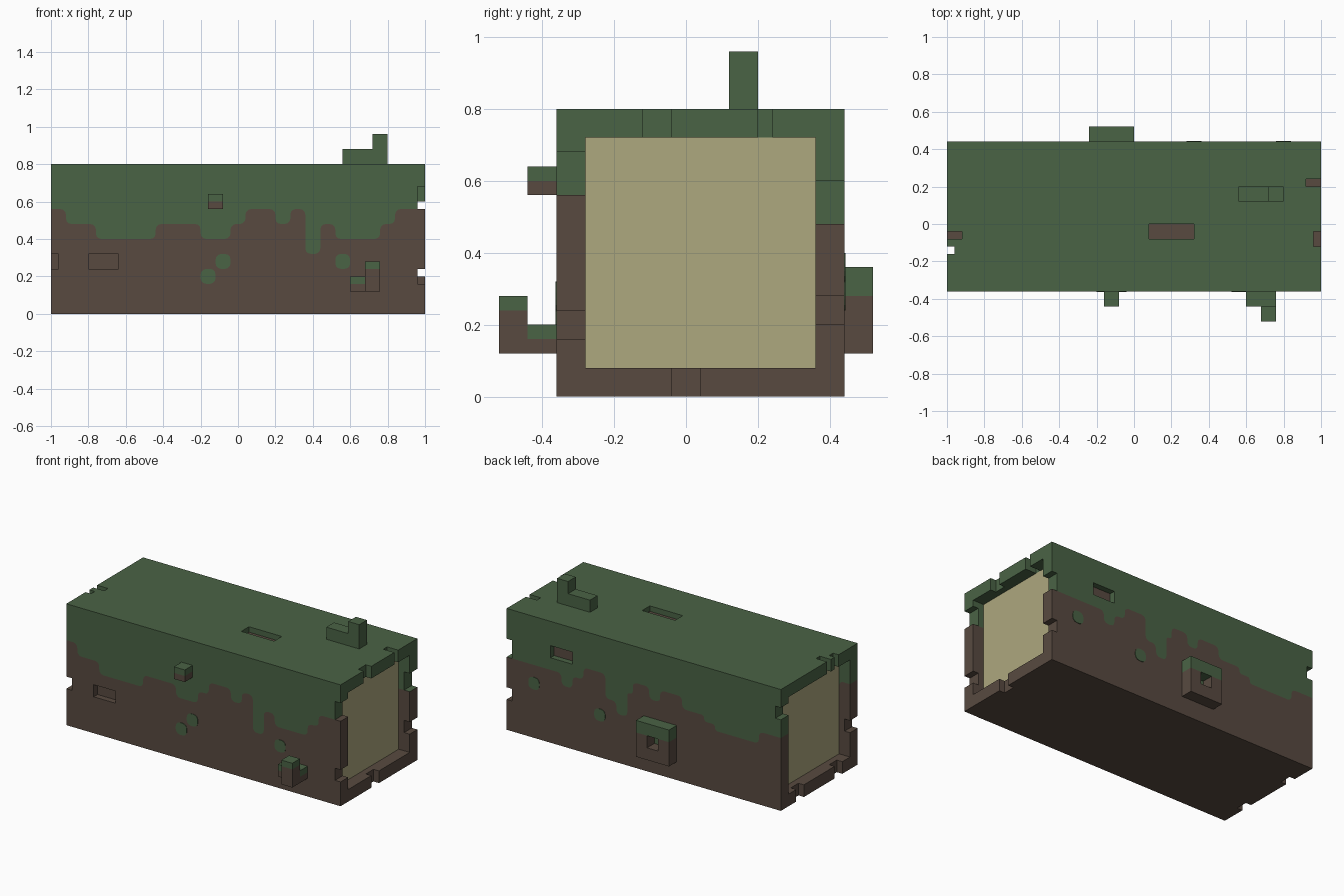
import bpy, bmesh
from mathutils import Vector

old = bpy.data.objects.get("Cube")
if old:
    bpy.data.objects.remove(old, do_unlink=True)


def material(name, rgb):
    m = bpy.data.materials.new(name)
    m.use_nodes = True
    m.diffuse_color = (*rgb, 1)
    m.node_tree.nodes["Principled BSDF"].inputs["Base Color"].default_value = (*rgb, 1)
    return m


moss = material("moss green", (0.0685, 0.125, 0.0595))
bark = material("bark brown", (0.0976, 0.0685, 0.0513))
wood = material("pale wood", (0.423, 0.392, 0.212))


def make_object(name, bm, mat=None):
    bmesh.ops.recalc_face_normals(bm, faces=bm.faces)
    me = bpy.data.meshes.new(name)
    bm.to_mesh(me)
    bm.free()
    ob = bpy.data.objects.new(name, me)
    bpy.context.collection.objects.link(ob)
    if mat:
        me.materials.append(mat)
    return ob


def add_box(bm, x0, x1, y0, y1, z0, z1):
    lo, hi = Vector((x0, y0, z0)), Vector((x1, y1, z1))
    for v in bmesh.ops.create_cube(bm, size=1)["verts"]:
        v.co = (lo + hi) / 2 + Vector(a * b for a, b in zip(v.co, hi - lo))


def box(name, mat, *dims):
    bm = bmesh.new()
    add_box(bm, *dims)
    return make_object(name, bm, mat)


def prism(name, mat, pts, y0, y1):
    """Outline in x and z, extruded along y."""
    bm = bmesh.new()
    face = bm.faces.new([bm.verts.new((x, y0, z)) for x, z in pts])
    ext = bmesh.ops.extrude_face_region(bm, geom=[face])["geom"]
    for v in ext:
        if isinstance(v, bmesh.types.BMVert):
            v.co.y = y1
    return make_object(name, bm, mat)


def rounded(pts, closed=False, r=0.03):
    """Round the corners of an outline."""
    out = []
    n = len(pts)
    for i, p in enumerate(pts):
        if not closed and i in (0, n - 1):
            out.append(p)
            continue
        c, a, b = Vector(p), Vector(pts[i - 1]), Vector(pts[(i + 1) % n])
        da, db = (a - c).normalized(), (b - c).normalized()
        k = min(r, (a - c).length * 0.45, (b - c).length * 0.45)
        for u, w in ((1, 0), (0.5, 0.134), (0.134, 0.5), (0, 1)):
            out.append(tuple(c + da * k * u + db * k * w))
    return out


def moss_edge(steps):
    """Turn (start x, height) steps into a rounded drip line from x -1 to 1."""
    pts = [(-1, steps[0][1])]
    for (xa, za), (xb, zb) in zip(steps, steps[1:]):
        pts += [(xb, za), (xb, zb)]
    return rounded(pts + [(1, steps[-1][1])])


FRONT = [(-1, .56), (-.92, .48), (-.76, .40), (-.44, .48), (-.2, .40), (-.04, .48),
         (.04, .56), (.2, .48), (.28, .56), (.36, .32), (.44, .48), (.52, .40),
         (.76, .48), (.84, .56)]
BACK = [(-1, .48), (-.84, .40), (-.52, .44), (-.44, .48), (-.28, .56), (-.12, .48),
        (-.04, .56), (.08, .48), (.12, .32), (.2, .40), (.28, .56), (.44, .48),
        (.52, .40), (.6, .48)]

# Side walls, split along the drip line
walls = []
for side, steps, y0, y1 in (("front", FRONT, -.36, -.28), ("back", BACK, .36, .44)):
    line = moss_edge(steps)
    walls.append(prism(side + "_bark_wall", bark, [(1, 0), (-1, 0)] + line, y0, y1))
    walls.append(prism(side + "_moss_wall", moss, [(1, .8), (-1, .8)] + line, y0, y1))

# Top and bottom walls and the wooden core
walls.append(box("top_wall", moss, -1, 1, -.28, .36, .72, .8))
walls.append(box("bottom_wall", bark, -1, 1, -.28, .36, 0, .08))
box("wood_core", wood, -.92, .92, -.28, .36, .08, .72)

# Notches in the end rims and shallow recesses, cut out of the walls
F, B = (-.37, -.275), (.355, .45)
T, U = (.715, .81), (-.01, .085)
R, L = (.96, 1.01), (-1.01, -.96)
cuts = [
    (*R, *F, .56, .68), (*R, *F, .16, .24),
    (*R, *B, .48, .60), (*R, *B, .20, .28),
    (*R, -.12, -.04, *T), (.92, 1.01, .20, .24, *T),
    (*R, -.04, .04, *U),
    (*L, *F, .24, .32), (*L, *B, .60, .68),
    (-1.01, -.92, -.08, -.04, *T), (*L, -.16, -.12, *T),
    (*L, -.20, -.12, *U), (*L, .20, .28, *U),
    (.08, .32, -.08, 0, .76, .81),
    (-.80, -.64, -.37, -.32, .24, .32),
    (.52, .68, .40, .45, .56, .64),
]
bm = bmesh.new()
for c in cuts:
    add_box(bm, *c)
cutter = make_object("notch_cutter", bm)
cutter.hide_render = True
for ob in walls:
    mod = ob.modifiers.new("notches", "BOOLEAN")
    mod.operation = "DIFFERENCE"
    mod.solver = "EXACT"
    mod.object = cutter
    bpy.context.view_layer.objects.active = ob
    bpy.ops.object.modifier_apply(modifier=mod.name)
bpy.data.objects.remove(cutter, do_unlink=True)

# Bark floors of the recesses
box("top_recess_floor", bark, .08, .32, -.08, 0, .758, .764)
box("back_recess_floor", bark, .52, .68, .396, .402, .56, .64)

# Moss spots
spots = [("front", -.2, .16), ("front", -.12, .24), ("front", .52, .24),
         ("back", .76, .32), ("back", .28, .24)]
for i, (side, x, z) in enumerate(spots):
    pts = rounded([(x, z), (x + .08, z), (x + .08, z + .08), (x, z + .08)], True)
    y0, y1 = (-.363, -.358) if side == "front" else (.438, .443)
    prism(f"{side}_moss_spot_{i + 1}", moss, pts, y0, y1)

# Branch stub on top
prism("top_branch", moss, [(.56, .8), (.8, .8), (.8, .96), (.72, .96), (.72, .88), (.56, .88)],
      .12, .20)

# Small knob on the front
box("front_knob_bark", bark, -.16, -.08, -.44, -.36, .56, .60)
box("front_knob_moss", moss, -.16, -.08, -.44, -.36, .60, .64)

# Bent branch on the front
box("front_branch_bark", bark, .60, .76, -.44, -.36, .12, .16)
box("front_branch_moss", moss, .60, .76, -.44, -.36, .16, .20)
box("front_branch_tip_bark", bark, .68, .76, -.52, -.44, .12, .24)
box("front_branch_tip_moss", moss, .68, .76, -.52, -.44, .24, .28)

# Hollow knot on the back
prism("back_knot_bark", bark, [(-.24, .12), (0, .12), (0, .28), (-.08, .28), (-.08, .20),
                               (-.16, .20), (-.16, .28), (-.24, .28)], .44, .52)
box("back_knot_moss", moss, -.24, 0, .44, .52, .28, .36)
box("back_knot_hollow", moss, -.16, -.08, .438, .444, .20, .28)
